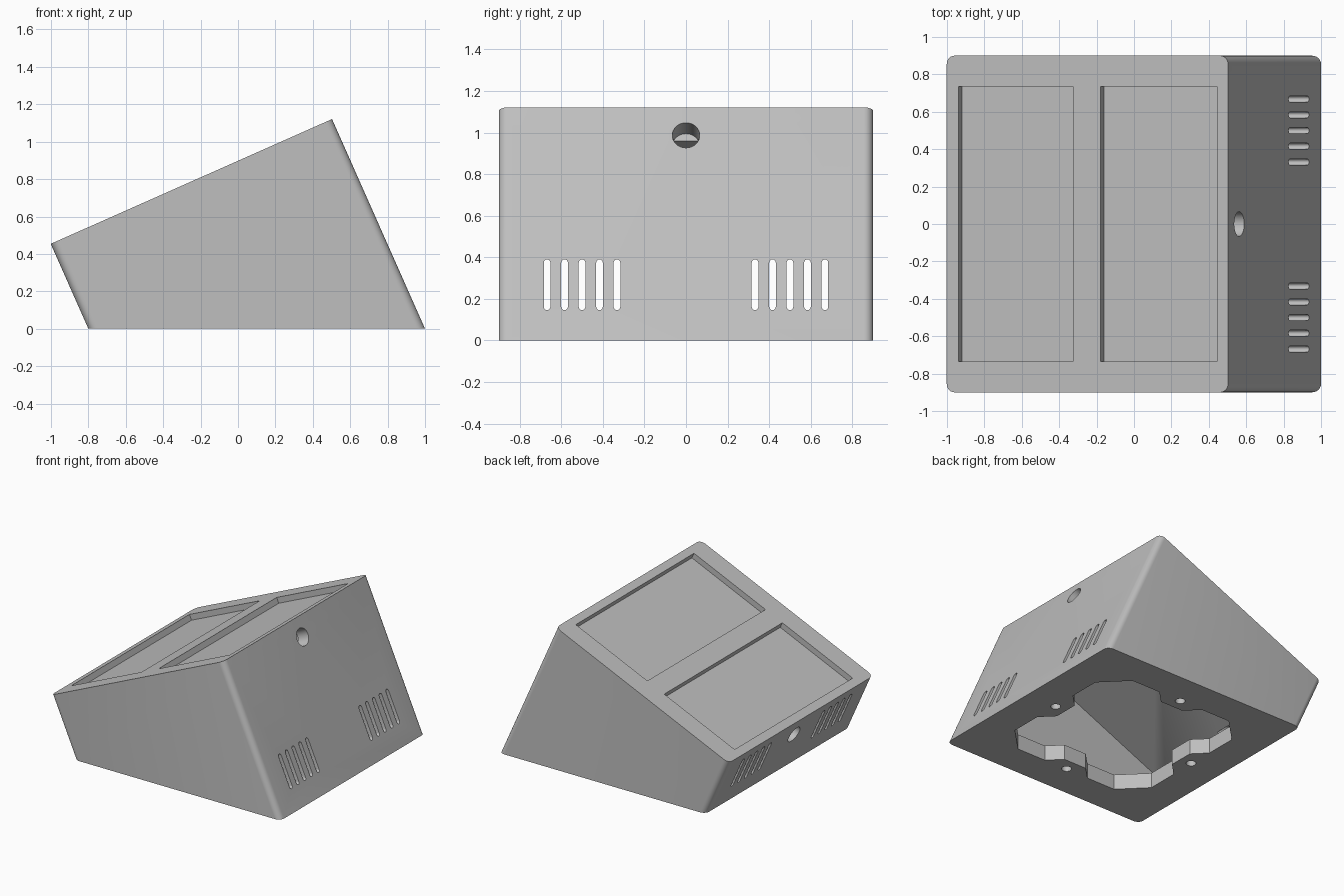
import bpy, bmesh
from math import cos, sin, tan, atan, pi, radians
from mathutils import Vector

if "Cube" in bpy.data.objects:
    bpy.data.objects.remove(bpy.data.objects["Cube"], do_unlink=True)

SLOPE = 0.4435                      # tilt of the top panel
TILT = atan(SLOPE)
ALONG = Vector((cos(TILT), 0, sin(TILT)))
UP = Vector((-sin(TILT), 0, cos(TILT)))
TOP = 0.898                         # panel height at x = 0
HALF = 0.9                          # half depth in y
WALL = 0.1


def prism(name, points, sweep):
    """Solid made by sweeping a planar outline along a vector."""
    bm = bmesh.new()
    face = bm.faces.new([bm.verts.new(p) for p in points])
    geom = bmesh.ops.extrude_face_region(bm, geom=[face])["geom"]
    bmesh.ops.translate(bm, vec=sweep, verts=[v for v in geom if isinstance(v, bmesh.types.BMVert)])
    bmesh.ops.recalc_face_normals(bm, faces=bm.faces)
    mesh = bpy.data.meshes.new(name)
    bm.to_mesh(mesh)
    bm.free()
    obj = bpy.data.objects.new(name, mesh)
    bpy.context.collection.objects.link(obj)
    return obj


def wedge(name, side, lid, floor, half):
    """Tilted console solid, inset by the given thicknesses."""
    left, right = -0.8 + side / cos(TILT), 1 - side / cos(TILT)
    height = TOP - lid / cos(TILT)
    peak = [(height + SLOPE * x) / (1 + SLOPE ** 2) for x in (left, right)]
    outline = [(left - SLOPE * floor, floor), (right - SLOPE * floor, floor),
               (right - SLOPE * peak[1], peak[1]), (left - SLOPE * peak[0], peak[0])]
    return prism(name, [(x, -half, z) for x, z in outline], Vector((0, 2 * half, 0)))


def circle(center, a, b, radius, count=32):
    return [center + radius * (a * cos(2 * pi * i / count) + b * sin(2 * pi * i / count))
            for i in range(count)]


def cut(body, cutter):
    mod = body.modifiers.new("cut", "BOOLEAN")
    mod.operation, mod.solver, mod.object = "DIFFERENCE", "EXACT", cutter
    bpy.context.view_layer.objects.active = body
    bpy.ops.object.modifier_apply(modifier=mod.name)
    bpy.data.objects.remove(cutter, do_unlink=True)


X, Y, Z = Vector((1, 0, 0)), Vector((0, 1, 0)), Vector((0, 0, 1))

# Outer shell with its four sloping corner edges rounded
body = wedge("console_housing", 0, 0, 0, HALF)
bm = bmesh.new()
bm.from_mesh(body.data)
corners = []
for e in bm.edges:
    d = e.verts[1].co - e.verts[0].co
    if abs(d.y) < 0.01 and d.x * d.z < -0.01:
        corners.append(e)
bmesh.ops.bevel(bm, geom=corners, offset=0.045, segments=6, profile=0.5, affect="EDGES")
bm.to_mesh(body.data)
bm.free()

# Hollow interior
cut(body, wedge("cavity", WALL, 0.12, 0.12, HALF - WALL))

# Two shallow panel recesses on the sloping top
for x0, x1 in ((-0.938, -0.325), (-0.178, 0.445)):
    corners = [(x0, -0.735), (x1, -0.735), (x1, 0.735), (x0, 0.735)]
    cut(body, prism("recess", [Vector((x, y, TOP + SLOPE * x)) - UP * 0.045 for x, y in corners],
                    UP * 0.2))

# Cable hole in each end wall
for base in (-0.8, 1):
    z = (TOP + SLOPE * base) / (1 + SLOPE ** 2)
    center = Vector((base - SLOPE * z, 0, z)) - UP * 0.147
    cut(body, prism("cable_hole", circle(center - ALONG * 0.13, Y, UP, 0.066), ALONG * 0.26))

# Vent slots running through both end walls
R = 0.016
for side in (-1, 1):
    for i in range(5):
        y = side * (0.332 + 0.084 * i)
        slot = []
        for k in range(18):
            a = pi * (k % 9) / 8 + (pi if k > 8 else 0)
            z = 0.39 - R if k < 9 else 0.146 + R
            slot.append(Vector((-1.3, y + R * cos(a), z + R * sin(a))))
        cut(body, prism("vent_slot", slot, X * 2.6))

# Access opening in the base: chamfered square with a notch in each side
quarter = [(0.64, -0.2), (0.54, -0.1), (0.54, 0.1), (0.64, 0.2), (0.64, 0.45), (0.45, 0.64)]
opening = []
for turn in range(4):
    c, s = round(cos(turn * pi / 2)), round(sin(turn * pi / 2))
    opening += [(0.1 + c * x - s * y, s * x + c * y, -0.1) for x, y in quarter]
cut(body, prism("base_opening", opening, Z * 0.25))

# Screw holes beside the notches
for dx, dy in ((1, 0), (0, 1), (-1, 0), (0, -1)):
    center = Vector((0.1 + 0.635 * dx, 0.635 * dy, -0.1))
    cut(body, prism("screw_hole", circle(center, X, Y, 0.036, 24), Z * 0.25))

# Single grey finish
grey = bpy.data.materials.new("plain_grey")
grey.use_nodes = True
colour = (0.52, 0.52, 0.52, 1)
grey.diffuse_color = colour
grey.node_tree.nodes["Principled BSDF"].inputs["Base Color"].default_value = colour
body.data.materials.clear()
body.data.materials.append(grey)
for poly in body.data.polygons:
    poly.material_index = 0

bpy.ops.object.select_all(action="DESELECT")
body.select_set(True)
bpy.context.view_layer.objects.active = body
bpy.ops.object.shade_smooth_by_angle(angle=radians(30))
